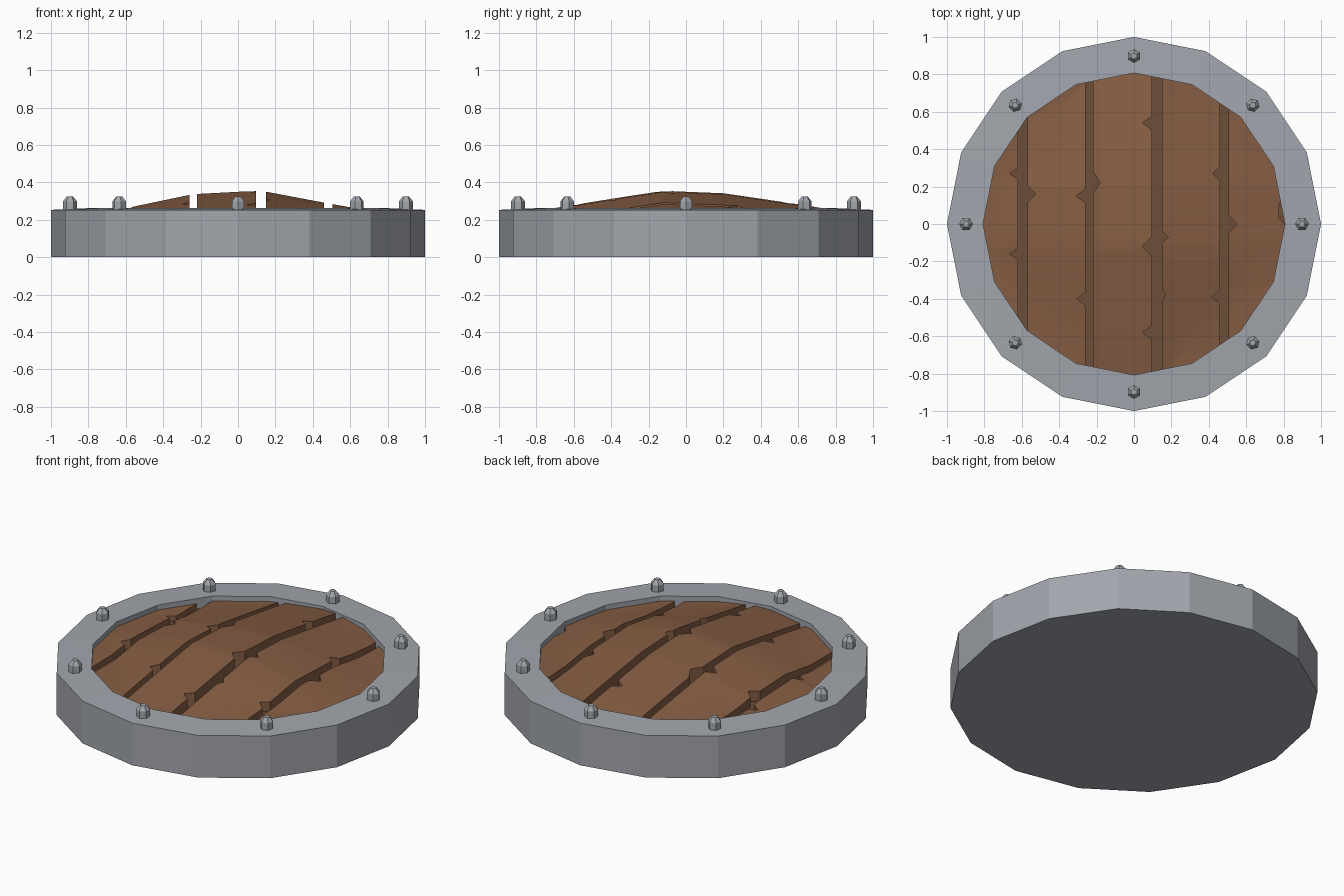
import bpy, bmesh, math

if "Cube" in bpy.data.objects:
    bpy.data.objects.remove(bpy.data.objects["Cube"])

SIDES = 16
FLOOR = 0.20


def make_object(name, bm, mat=None):
    bmesh.ops.remove_doubles(bm, verts=bm.verts, dist=1e-5)
    bmesh.ops.recalc_face_normals(bm, faces=bm.faces)
    me = bpy.data.meshes.new(name)
    bm.to_mesh(me)
    bm.free()
    ob = bpy.data.objects.new(name, me)
    bpy.context.collection.objects.link(ob)
    if mat:
        me.materials.append(mat)
    return ob


def lathe(name, profile, sides, loc=(0, 0, 0), mat=None, turn=0):
    """Revolve (radius, z) points; the first and last rings are capped."""
    bm = bmesh.new()
    rings = []
    for r, z in profile:
        rings.append([bm.verts.new((loc[0] + r * math.cos(turn + 2 * math.pi * i / sides),
                                    loc[1] + r * math.sin(turn + 2 * math.pi * i / sides),
                                    loc[2] + z)) for i in range(sides)])
    for a, b in zip(rings, rings[1:]):
        for i in range(sides):
            j = (i + 1) % sides
            bm.faces.new((a[i], a[j], b[j], b[i]))
    bm.faces.new(rings[0])
    bm.faces.new(rings[-1])
    return make_object(name, bm, mat)


def interp(pts, t):
    if t <= pts[0][0]:
        return pts[0][1]
    for (t0, v0), (t1, v1) in zip(pts, pts[1:]):
        if t <= t1:
            return v0 + (v1 - v0) * (t - t0) / (t1 - t0)
    return pts[-1][1]


def material(name, color):
    m = bpy.data.materials.new(name)
    m.diffuse_color = (*color, 1)
    m.use_nodes = True
    m.node_tree.nodes["Principled BSDF"].inputs["Base Color"].default_value = m.diffuse_color
    return m


wood = material("wood", (0.235, 0.11, 0.056))
dark_wood = material("dark_wood", (0.15, 0.075, 0.04))
metal = material("metal", (0.36, 0.38, 0.415))

# Metal rim with a closed back and a recess for the boards
lathe("rim", [(1, 0), (1, 0.253), (0.807, 0.262), (0.807, FLOOR - 0.02)], SIDES, mat=metal)
# Wooden backing seen between the boards
lathe("backing", [(0.807, FLOOR - 0.04), (0.807, FLOOR)], SIDES, mat=dark_wood)

# Rivets
for k in range(8):
    a = k * math.pi / 4
    lathe(f"rivet_{k + 1}", [(0.037, -0.01), (0.037, 0.042), (0.017, 0.067)], 6,
          (0.898 * math.cos(a), 0.898 * math.sin(a), 0.257), metal, a)

# Domed boards: height = profile across x plus drop along y, levelling off at the rim
ACROSS = [(-0.81, 0.225), (-0.57, 0.268), (-0.24, 0.337), (0.1, 0.355), (0.15, 0.35),
          (0.48, 0.288), (0.81, 0.23)]
DROP = [(-0.81, -0.11), (-0.6, -0.075), (-0.35, -0.035), (-0.12, 0), (0.2, -0.013),
        (0.42, -0.045), (0.62, -0.075), (0.81, -0.105)]
R = 0.809
CIRCLE = sorted((R * math.sin(i * math.pi / 8), R * math.cos(i * math.pi / 8)) for i in range(-4, 5))


def height(x, y):
    return max(interp(ACROSS, x) + interp(DROP, y), 0.232)


def edge(x, notches):
    """Board edge as (y, x) points with V-shaped chips (y, depth, half width)."""
    pts = [(-1, x), (1, x)]
    for y, d, w in notches:
        pts += [(y - w, x), (y, x + d), (y + w, x)]
    return sorted(pts)


EDGES = [
    (edge(-0.9, []), edge(-0.62, [(0.27, -0.045, 0.03), (-0.16, -0.045, 0.03)])),
    (edge(-0.57, [(0.16, 0.045, 0.045)]), edge(-0.26, [(0.15, -0.05, 0.035), (-0.4, -0.045, 0.035)])),
    (edge(-0.22, [(0.22, 0.04, 0.06)]),
     edge(0.095, [(0.54, -0.05, 0.035), (-0.12, -0.05, 0.05), (-0.58, -0.05, 0.035)])),
    (edge(0.15, [(-0.07, 0.035, 0.03), (-0.38, 0.02, 0.03)]),
     edge(0.46, [(0.27, -0.04, 0.04), (-0.39, -0.045, 0.035)])),
    (edge(0.505, [(0, 0.045, 0.05)]), [(-1, 0.9), (-0.01, 0.9), (0.0, 0.805), (0.03, 0.775),
                                      (0.1, 0.775), (0.12, 0.9), (1, 0.9)]),
]

for n, (left, right) in enumerate(EDGES):
    x0, x1 = left[0][1], right[0][1]
    near = 0 if x0 < 0 < x1 else min(abs(x0), abs(x1))
    reach = interp(CIRCLE, near) - 1e-4
    ys = {y for y, _ in left + right + CIRCLE + DROP if abs(y) < reach}
    ys |= {s * interp(CIRCLE, x) for x in (x0, x1) for s in (-1, 1) if interp(CIRCLE, x) < reach}
    ys |= {-reach, reach}
    bm = bmesh.new()
    rows = []
    for y in sorted(ys):
        w = interp(CIRCLE, y)
        a = max(interp(left, y), -w)
        b = max(min(interp(right, y), w), a + 1e-4)
        m = (a + b) / 2
        rows.append([bm.verts.new(p) for p in (
            (a, y, FLOOR - 0.01), (a, y, height(a, y)), (m, y, height(m, y)),
            (b, y, height(b, y)), (b, y, FLOOR - 0.01))])
    for p, q in zip(rows, rows[1:]):
        for i in range(5):
            j = (i + 1) % 5
            bm.faces.new((p[i], p[j], q[j], q[i]))
    bm.faces.new(rows[0])
    bm.faces.new(rows[-1])
    board = make_object(f"board_{n + 1}", bm, wood)
    # Soft shading over the dome, crisp board sides
    bpy.ops.object.select_all(action='DESELECT')
    board.select_set(True)
    bpy.context.view_layer.objects.active = board
    bpy.ops.object.shade_smooth_by_angle(angle=math.radians(30))
